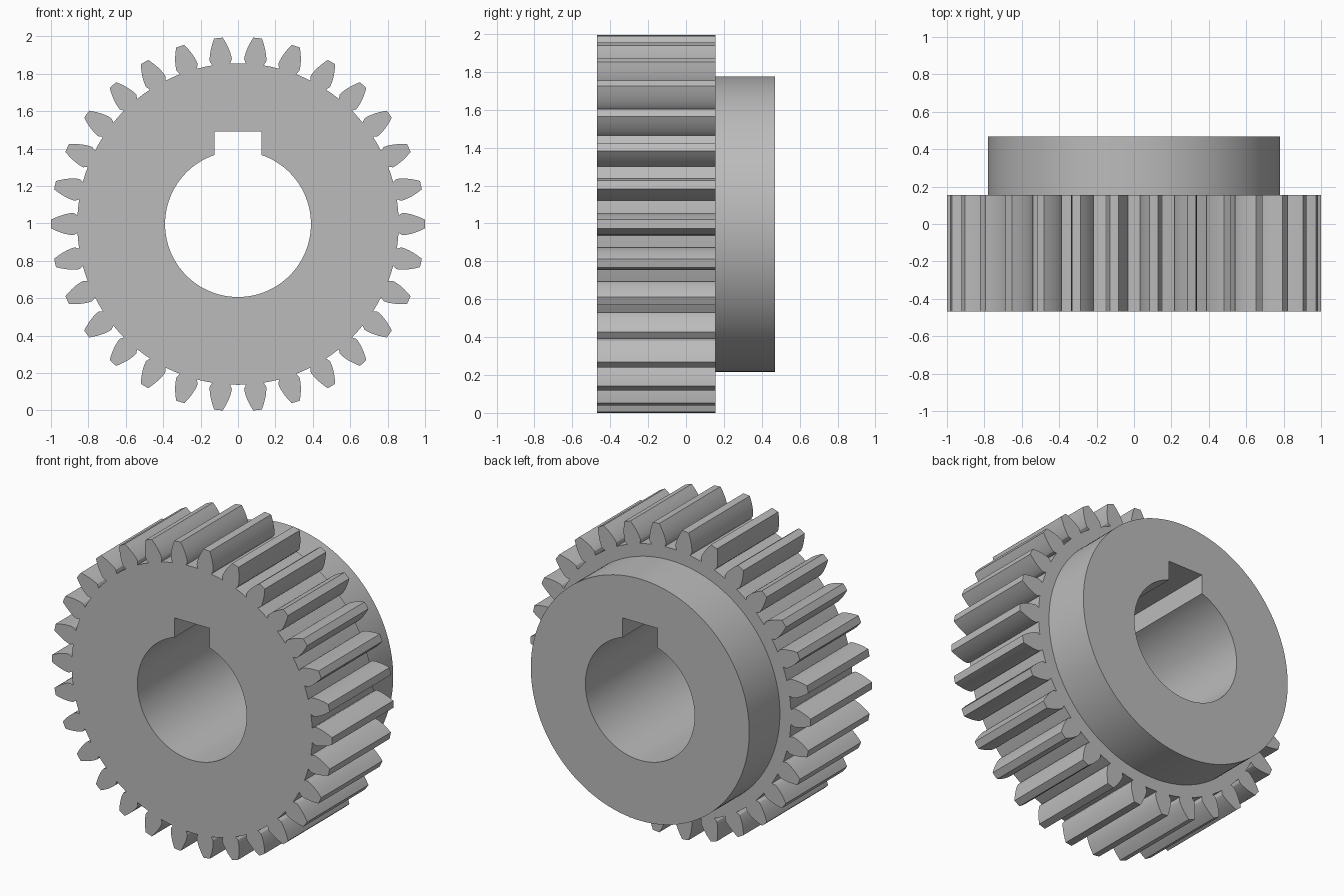
import bpy
import bmesh
from math import sin, cos, tan, pi, acos, asin, sqrt, radians

if "Cube" in bpy.data.objects:
    bpy.data.objects.remove(bpy.data.objects["Cube"])

# Gear proportions
TEETH = 30
MODULE = 2 / (TEETH + 2)
TIP, PITCH = 1.0, 1 - MODULE
ROOT = PITCH - 1.25 * MODULE
PRESSURE = radians(20)
BASE = PITCH * cos(PRESSURE)
HUB, BORE = 0.78, 0.39
KEY_HALF, KEY_TOP = 0.125, 0.495
FRONT, SHOULDER, BACK = -0.469, 0.156, 0.469


def involute(a):
    return tan(a) - a


def half_angle(r):
    """Half the angular thickness of a tooth at radius r."""
    return pi / (2 * TEETH) + involute(PRESSURE) - involute(acos(min(1, BASE / r)))


def polar(r, a):
    return (r * cos(a), r * sin(a))


def gear_outline():
    # One flank from the undercut root to the tip, mirrored for each tooth
    steps = 8
    flank = [(ROOT, 0.055)]
    for i in range(steps + 1):
        r = BASE + (TIP - BASE) * (i / steps) ** 1.5
        flank.append((r, half_angle(r)))
    pts = []
    for t in range(TEETH):
        mid = 2 * pi * t / TEETH
        pts += [polar(r, mid - a) for r, a in flank]
        pts.append(polar(TIP, mid))
        pts += [polar(r, mid + a) for r, a in reversed(flank)]
        pts.append(polar(ROOT, mid + pi / TEETH))
    return pts


def circle_outline(r, n=128):
    return [polar(r, 2 * pi * i / n) for i in range(n)]


def bore_outline(n=96):
    # Round bore with a square keyway at the top
    gap = asin(KEY_HALF / BORE)
    start, sweep = pi / 2 + gap, 2 * pi - 2 * gap
    arc = [polar(BORE, start + sweep * i / n) for i in range(n + 1)]
    return arc + [(KEY_HALF, KEY_TOP), (-KEY_HALF, KEY_TOP)]


def ring(bm, pts, y, centre_z):
    """Closed loop of edges in a plane across the axle."""
    verts = [bm.verts.new((x, y, z + centre_z)) for x, z in pts]
    edges = [bm.edges.new((verts[i - 1], verts[i])) for i in range(len(verts))]
    return verts, edges


def wall(bm, a, b):
    for i in range(len(a[0])):
        bm.faces.new((a[0][i - 1], a[0][i], b[0][i], b[0][i - 1]))


def annulus(bm, outer, inner):
    bmesh.ops.triangle_fill(bm, use_beauty=True, use_dissolve=False,
                            edges=outer[1] + inner[1])


steel = bpy.data.materials.new("steel grey")
steel.use_nodes = True
grey = (0.5, 0.5, 0.5, 1)
steel.diffuse_color = grey
steel.node_tree.nodes["Principled BSDF"].inputs["Base Color"].default_value = grey

teeth, hub, bore = gear_outline(), circle_outline(HUB), bore_outline()
lift = -min(z for x, z in teeth)

bm = bmesh.new()
teeth_front = ring(bm, teeth, FRONT, lift)
teeth_back = ring(bm, teeth, SHOULDER, lift)
hub_front = ring(bm, hub, SHOULDER, lift)
hub_back = ring(bm, hub, BACK, lift)
bore_front = ring(bm, bore, FRONT, lift)
bore_back = ring(bm, bore, BACK, lift)

# Flat faces: wheel front, shoulder behind the teeth, hub end
annulus(bm, teeth_front, bore_front)
annulus(bm, teeth_back, hub_front)
annulus(bm, hub_back, bore_back)

# Tooth flanks, hub rim and bore
wall(bm, teeth_front, teeth_back)
wall(bm, hub_front, hub_back)
wall(bm, bore_front, bore_back)
bmesh.ops.recalc_face_normals(bm, faces=bm.faces)

mesh = bpy.data.meshes.new("hubbed_spur_gear")
bm.to_mesh(mesh)
bm.free()
mesh.materials.append(steel)
gear = bpy.data.objects.new("hubbed_spur_gear", mesh)
bpy.context.collection.objects.link(gear)

bpy.ops.object.select_all(action="DESELECT")
gear.select_set(True)
bpy.context.view_layer.objects.active = gear
bpy.ops.object.shade_smooth_by_angle(angle=radians(25))
